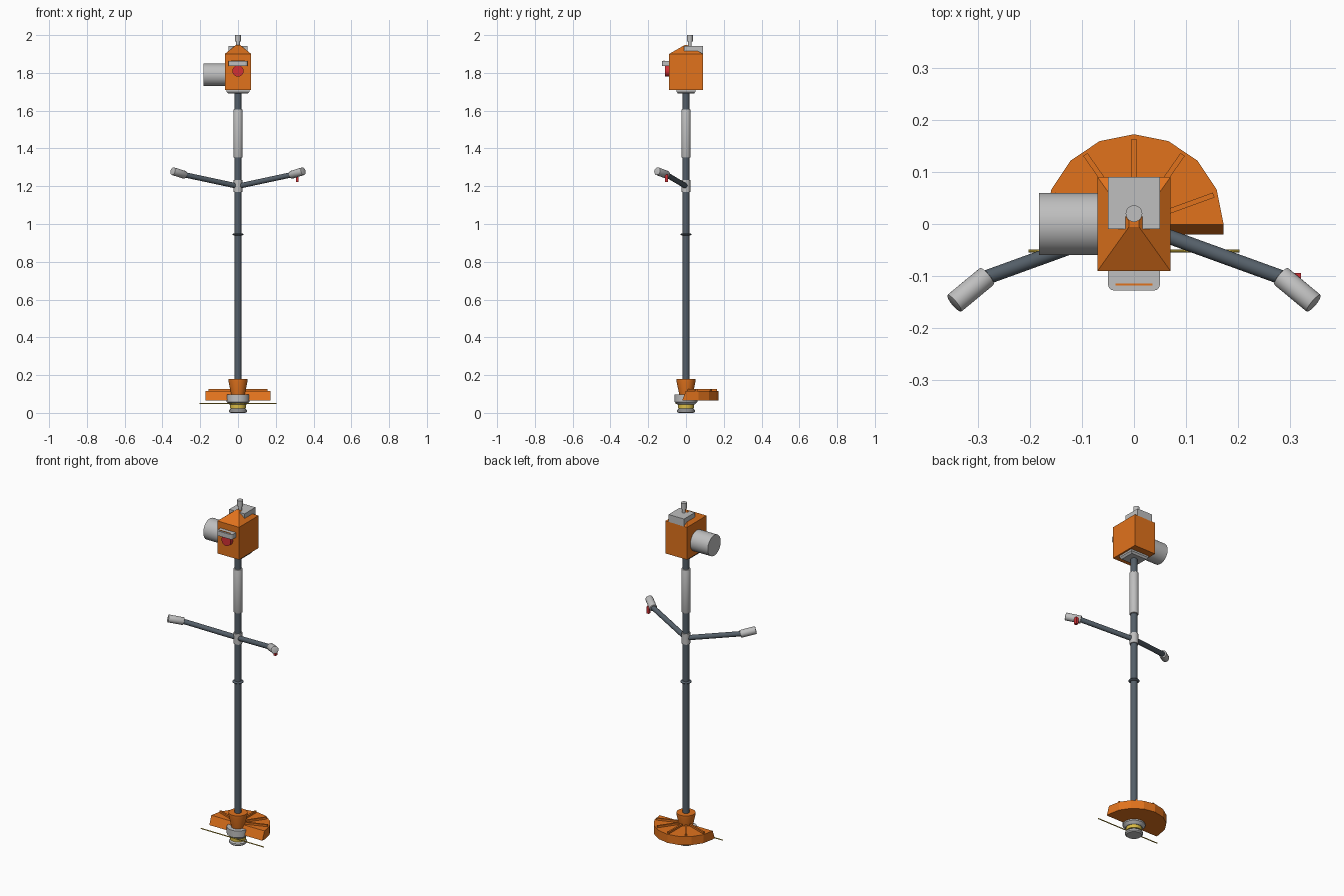
import bpy, bmesh, math
from mathutils import Vector

if "Cube" in bpy.data.objects:
    bpy.data.objects.remove(bpy.data.objects["Cube"])


def mat(name, c):
    m = bpy.data.materials.new(name)
    m.diffuse_color = (*c, 1)
    m.use_nodes = True
    m.node_tree.nodes["Principled BSDF"].inputs["Base Color"].default_value = m.diffuse_color
    return m


ORANGE = mat("orange", (0.75, 0.17, 0.012))
GREY = mat("light grey", (0.52, 0.52, 0.52))
SLATE = mat("dark slate", (0.09, 0.115, 0.14))
RED = mat("red", (0.65, 0.03, 0.035))
YELLOW = mat("yellow", (0.70, 0.50, 0.06))


def make(name, bm, m, smooth=True):
    bmesh.ops.recalc_face_normals(bm, faces=bm.faces)
    me = bpy.data.meshes.new(name)
    bm.to_mesh(me)
    bm.free()
    me.materials.append(m)
    ob = bpy.data.objects.new(name, me)
    bpy.context.collection.objects.link(ob)
    if smooth:
        bpy.ops.object.select_all(action='DESELECT')
        bpy.context.view_layer.objects.active = ob
        ob.select_set(True)
        bpy.ops.object.shade_smooth_by_angle(angle=math.radians(35))
    return ob


def rod(name, a, b, r1, m, r2=None, seg=24, bevel=0):
    a, b = Vector(a), Vector(b)
    bm = bmesh.new()
    bmesh.ops.create_cone(bm, cap_ends=True, segments=seg, radius1=r1,
                          radius2=r1 if r2 is None else r2, depth=(b - a).length)
    if bevel:
        rims = [e for e in bm.edges if abs(e.verts[0].co.z - e.verts[1].co.z) < 1e-5]
        bmesh.ops.bevel(bm, geom=rims, offset=bevel, segments=2, profile=0.5, affect='EDGES')
    rot = Vector((0, 0, 1)).rotation_difference(b - a).to_matrix()
    for v in bm.verts:
        v.co = rot @ v.co + (a + b) / 2
    return make(name, bm, m)


def loft(name, rings, m):
    """Closed solid through polygon rings with equal point counts."""
    bm = bmesh.new()
    vs = [[bm.verts.new(p) for p in ring] for ring in rings]
    n = len(vs[0])
    bm.faces.new(vs[0])
    bm.faces.new(vs[-1])
    for lo, hi in zip(vs, vs[1:]):
        for i in range(n):
            bm.faces.new((lo[i], lo[(i + 1) % n], hi[(i + 1) % n], hi[i]))
    return make(name, bm, m, False)


def rect(hx, y0, y1, z):
    return [(-hx, y0, z), (hx, y0, z), (hx, y1, z), (-hx, y1, z)]


def box(name, hx, y0, y1, z0, z1, m):
    return loft(name, [rect(hx, y0, y1, z0), rect(hx, y0, y1, z1)], m)


def lathe(name, prof, m, seg=32):
    return loft_smooth(name, [[(r * math.cos(2 * math.pi * i / seg),
                                r * math.sin(2 * math.pi * i / seg), z)
                               for i in range(seg)] for r, z in prof], m)


def loft_smooth(name, rings, m):
    ob = loft(name, rings, m)
    bpy.ops.object.select_all(action='DESELECT')
    bpy.context.view_layer.objects.active = ob
    ob.select_set(True)
    bpy.ops.object.shade_smooth_by_angle(angle=math.radians(35))
    return ob


# cutting head
lathe("bump_cap", [(0.04, 0), (0.047, 0.006), (0.047, 0.016), (0.032, 0.026)], GREY)
lathe("line_spool", [(0.042, 0.024), (0.042, 0.046)], YELLOW)
lathe("spool_housing", [(0.045, 0.044), (0.06, 0.058), (0.06, 0.097)], GREY)
rod("cutting_line", (-0.203, -0.052, 0.05), (0.203, -0.052, 0.05), 0.003, YELLOW, seg=8)
lathe("gear_housing", [(0.034, 0.09), (0.05, 0.165), (0.05, 0.18)], ORANGE)

# half-round guard with sloped front edge and radial ribs
R = 0.172
arc = [(R * math.cos(math.pi * i / 8), R * math.sin(math.pi * i / 8)) for i in range(9)]
loft("guard", [[(-R, yf, z), (R, yf, z)] + [(x, y + 0.0005, z) for x, y in arc]
               for yf, z in ((-0.02, 0.066), (-0.001, 0.116))], ORANGE)
for k, deg in enumerate((20, 55, 90, 125, 160)):
    a = math.radians(deg)
    d, s = Vector((math.cos(a), math.sin(a), 0)), Vector((-math.sin(a), math.cos(a), 0))
    base = [d * r + s * w for r, w in ((0.035, -0.005), (0.163, -0.005), (0.163, 0.005), (0.035, 0.005))]
    loft(f"guard_rib_{k + 1}", [[p + Vector((0, 0, z)) for p in base] for z in (0.11, 0.127)], ORANGE)

# shaft with ring, clamp and sleeve
rod("shaft", (0, 0, 0.17), (0, 0, 1.71), 0.018, SLATE)
bm_ring = [(0.02 + 0.01 * max(0, math.sin(math.pi * i / 6)), 0.939 + 0.012 * i / 6) for i in range(7)]
lathe("harness_ring", bm_ring, SLATE)
rod("handle_clamp", (0, 0, 1.17), (0, 0, 1.232), 0.023, GREY)
rod("shaft_sleeve", (0, 0, 1.352), (0, 0, 1.607), 0.025, GREY, bevel=0.004)

# handlebars and grips, mirrored
for side, sx in (("right", 1), ("left", -1)):
    rod(f"handlebar_{side}", (0, 0, 1.2), (0.29 * sx, -0.105, 1.262), 0.014, SLATE)
    rod(f"grip_{side}", (0.282 * sx, -0.1, 1.26), (0.346 * sx, -0.153, 1.28), 0.021, GREY, bevel=0.003)
trigger = box("throttle_trigger", 0.007, -0.112, -0.094, 1.222, 1.262, RED)
trigger.location.x = 0.314

# engine body with truncated pyramid roof
loft("engine_cover", [rect(0.07, -0.09, 0.09, 1.71), rect(0.07, -0.09, 0.09, 1.9),
                      rect(0.01, -0.006, 0.006, 1.948)], ORANGE)
loft("engine_mount", [rect(0.05, -0.042, 0.042, 1.69), rect(0.06, -0.05, 0.05, 1.7),
                      rect(0.06, -0.05, 0.05, 1.712)], GREY)
rod("fuel_tank", (-0.183, 0, 1.79), (-0.06, 0, 1.79), 0.06, GREY, seg=32)
box("air_filter", 0.05, -0.01, 0.09, 1.895, 1.943, GREY)
rod("plug_stem", (0, 0.02, 1.94), (0, 0.02, 1.97), 0.01, GREY)
rod("plug_cap", (0, 0.02, 1.965), (0, 0.02, 2.0), 0.016, GREY)

# starter knob and rounded pull handle
rod("starter_knob", (0, -0.085, 1.81), (0, -0.11, 1.81), 0.03, RED)
c = 0.012
outline = [(-0.05, -0.088), (-0.05, -0.128 + c)]
outline += [(-0.05 + c - c * math.cos(t), -0.128 + c - c * math.sin(t)) for t in (0.52, 1.05, 1.57)]
outline += [(-x, y) for x, y in reversed(outline)]
loft("pull_handle", [[(x, y, z) for x, y in outline] for z in (1.836, 1.864)], GREY)
box("pull_handle_stripe", 0.036, -0.118, -0.114, 1.86, 1.866, ORANGE)
